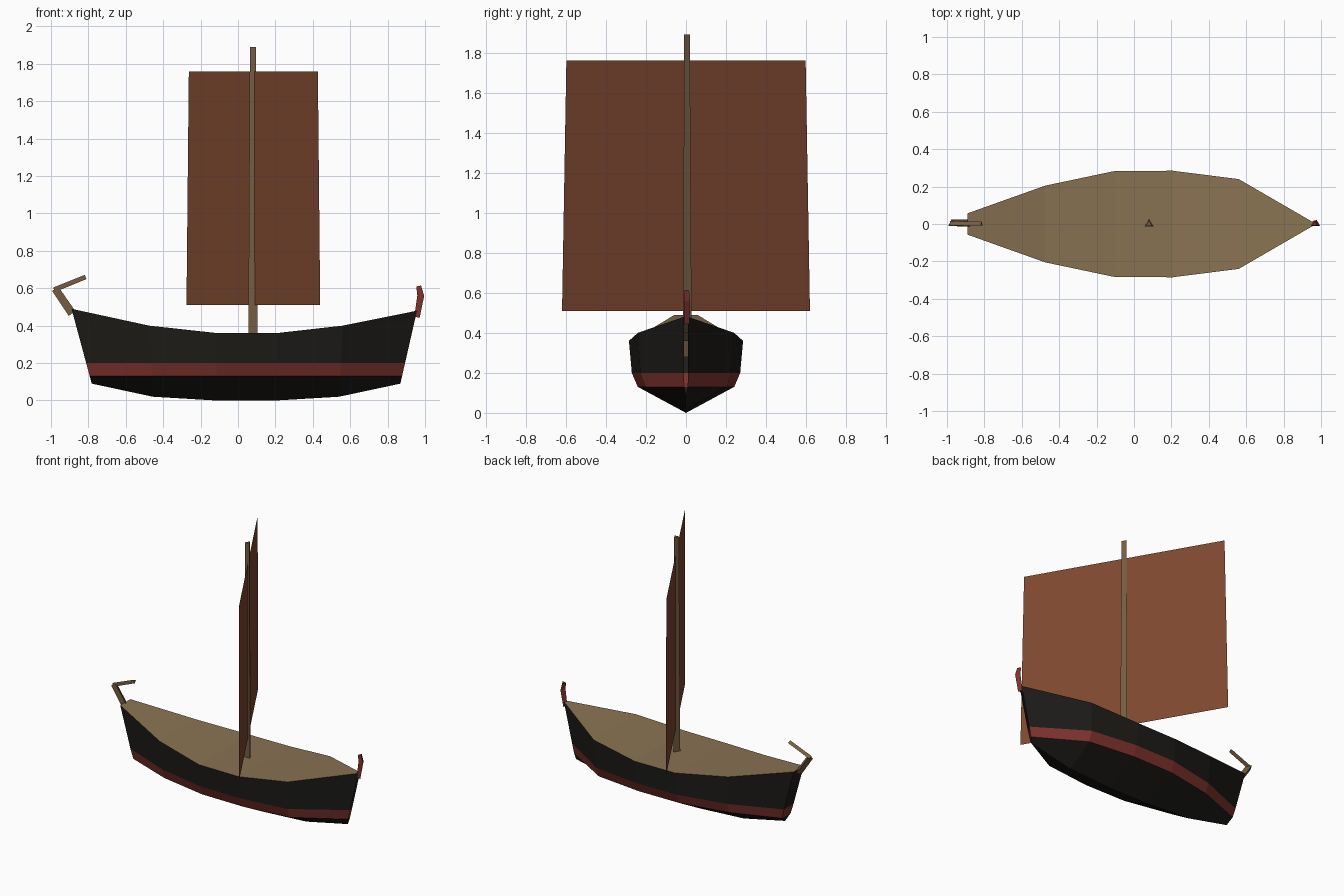
import bpy
from math import sin, cos, radians
from mathutils import Vector

if "Cube" in bpy.data.objects:
    bpy.data.objects.remove(bpy.data.objects["Cube"])


def material(name, rgb):
    m = bpy.data.materials.new(name)
    m.diffuse_color = (*rgb, 1)
    m.use_nodes = True
    m.node_tree.nodes["Principled BSDF"].inputs["Base Color"].default_value = m.diffuse_color
    return m


BLACK = material("tarred_planks", (0.012, 0.011, 0.009))
RED = material("red_paint", (0.21, 0.032, 0.026))
DECK = material("deck_wood", (0.25, 0.17, 0.085))
WOOD = material("spar_wood", (0.18, 0.11, 0.055))
SAIL = material("tan_canvas", (0.21, 0.065, 0.03))


def mesh_object(name, verts, faces, mats, indices=None):
    me = bpy.data.meshes.new(name)
    me.from_pydata(verts, [], faces)
    for m in mats:
        me.materials.append(m)
    for p, i in zip(me.polygons, indices or []):
        p.material_index = i
    ob = bpy.data.objects.new(name, me)
    bpy.context.collection.objects.link(ob)
    return ob


def spar(name, path, mat, sides=3):
    """Tapered triangular spar along (x, z, radius) points."""
    pts = [Vector((x, 0, z)) for x, z, r in path]
    verts, faces = [], []
    for i, p in enumerate(pts):
        t = (pts[min(i + 1, len(pts) - 1)] - pts[max(i - 1, 0)]).normalized()
        n = Vector((0, 1, 0)).cross(t)
        for k in range(sides):
            a = radians(360 * k / sides)
            verts.append(p + path[i][2] * (cos(a) * Vector((0, 1, 0)) + sin(a) * n))
    for i in range(len(pts) - 1):
        for k in range(sides):
            a, b = i * sides + k, i * sides + (k + 1) % sides
            faces.append((a, a + sides, b + sides, b))
    faces.append(tuple(range(sides)))
    faces.append(tuple(range(len(verts) - 1, len(verts) - sides - 1, -1)))
    return mesh_object(name, verts, faces, [mat])


# Hull stations: deck x, deck z, deck half width, keel x, keel z
stations = [
    (-0.89, 0.49, 0.057, -0.782, 0.09),
    (-0.475, 0.40, 0.205, -0.455, 0.02),
    (-0.11, 0.36, 0.282, -0.12, 0.0),
    (0.205, 0.36, 0.285, 0.205, 0.0),
    (0.56, 0.40, 0.24, 0.54, 0.02),
    (0.957, 0.48, 0.01, 0.868, 0.09),
]
# Each section runs deck, band top, band bottom, keel, and back up
verts, faces, idx = [], [], []
for dx, dz, w, kx, kz in stations:
    half = []
    for z, f in ((dz, 1), (0.20, 0.95), (0.13, 0.845)):
        x = kx + (dx - kx) * (z - kz) / (dz - kz)
        half.append((x, w * f, z))
    verts += [(x, -y, z) for x, y, z in half] + [(kx, 0, kz)] + half[::-1]
for s in range(len(stations) - 1):
    for k in range(6):
        a = s * 7 + k
        faces.append((a, a + 1, a + 8, a + 7))
        idx.append(1 if k in (1, 4) else 0)
# Transom strips, bow left as an open seam
for quad, m in (((0, 6, 5, 1), 0), ((1, 5, 4, 2), 1), ((2, 4, 3), 0)):
    faces.append(quad)
    idx.append(m)
mesh_object("hull", verts, faces, [BLACK, RED], idx)

# Deck strips between the gunwales
deck_verts = [(dx, s * w, dz) for dx, dz, w, _, _ in stations for s in (-1, 1)]
mesh_object("deck", deck_verts,
            [(2 * i, 2 * i + 2, 2 * i + 3, 2 * i + 1) for i in range(5)], [DECK])

# Mast
spar("mast", [(0.08, 0.28, 0.029), (0.08, 1.89, 0.019)], WOOD)

# Single-sheet sail, braced round at an angle
c, s = cos(radians(120)), sin(radians(120))
mesh_object("sail", [(0.082 + d * c, d * s, z) for d, z in
                     ((-0.715, 0.51), (0.715, 0.51), (0.69, 1.76), (-0.69, 1.76))],
            [(0, 1, 2, 3)], [SAIL])

# Rudder post and tiller at the stern
spar("rudder_post", [(-0.887, 0.465, 0.025), (-0.977, 0.597, 0.023)], WOOD)
spar("tiller", [(-0.983, 0.592, 0.015), (-0.815, 0.66, 0.014)], WOOD)

# Curved red stem head at the bow
spar("stem_head", [(0.957, 0.445, 0.017), (0.977, 0.56, 0.021), (0.966, 0.612, 0.015)], RED)
